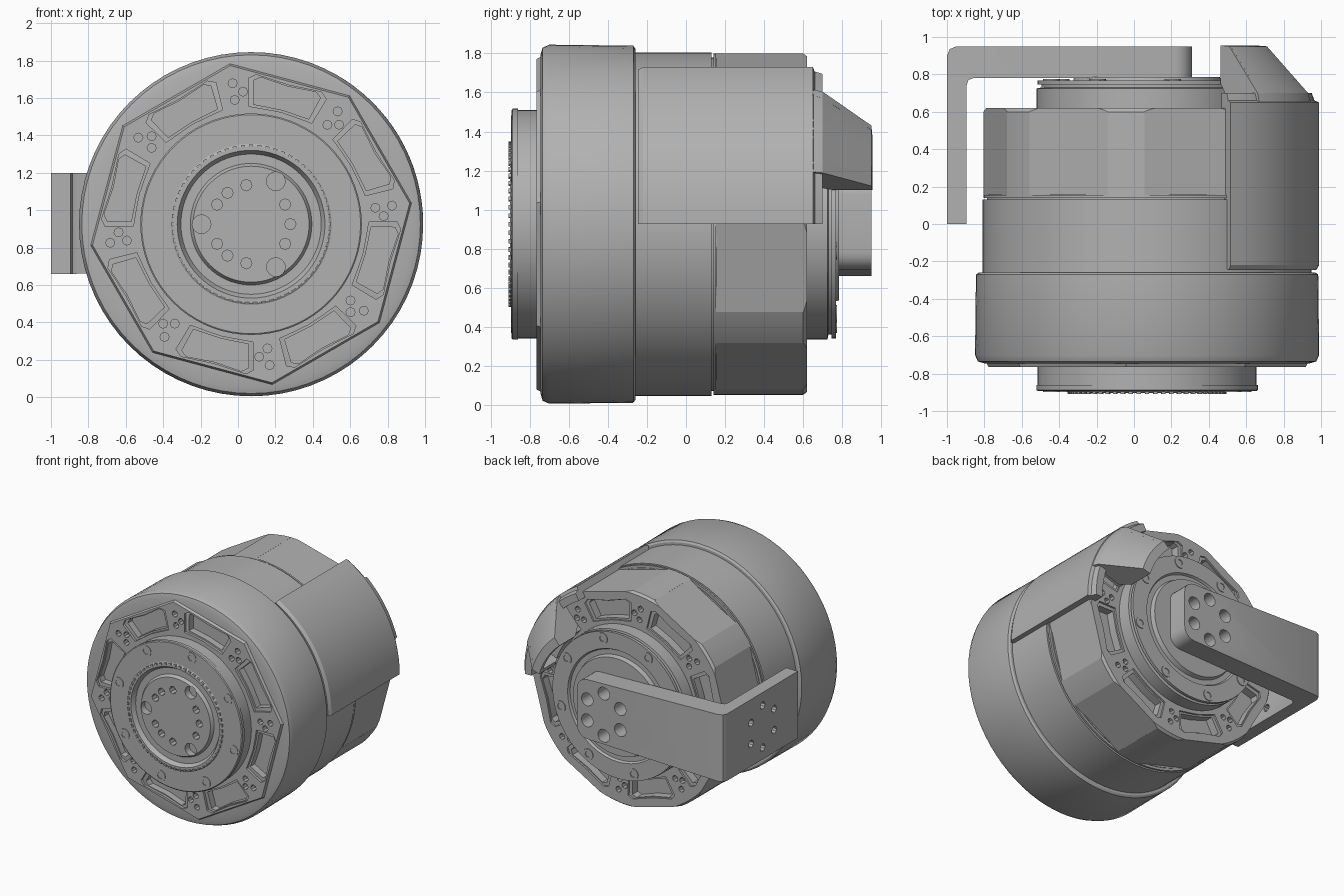
import bpy, bmesh
from math import cos, sin, radians, pi
from mathutils import Matrix, Vector

CX, CZ = 0.07, 0.925          # drum axis, running along y
cube = bpy.data.objects.get("Cube")
if cube:
    bpy.data.objects.remove(cube, do_unlink=True)

metal = bpy.data.materials.new("machined grey")
metal.use_nodes = True
GREY = (0.44, 0.44, 0.44, 1)
metal.diffuse_color = GREY
metal.node_tree.nodes["Principled BSDF"].inputs["Base Color"].default_value = GREY
parts = []


def polar(r, a):
    return CX + r * cos(radians(a)), CZ + r * sin(radians(a))


def finish(bm, name, keep=True):
    bmesh.ops.remove_doubles(bm, verts=bm.verts, dist=1e-5)
    bmesh.ops.recalc_face_normals(bm, faces=bm.faces)
    mesh = bpy.data.meshes.new(name)
    bm.to_mesh(mesh)
    bm.free()
    mesh.materials.append(metal)
    obj = bpy.data.objects.new(name, mesh)
    bpy.context.collection.objects.link(obj)
    if keep:
        parts.append(obj)
    else:
        obj.hide_render = True
    return obj


def sweep(name, profile, a0=0, a1=360, n=72):
    """Turn an (r, y) outline about the drum axis, fully or through a sector."""
    bm = bmesh.new()
    full = a1 - a0 == 360
    rings = []
    for i in range(n if full else n + 1):
        a = a0 + (a1 - a0) * i / n
        ring = []
        for r, y in profile:
            x, z = polar(r, a)
            ring.append(bm.verts.new((x, y, z)))
        rings.append(ring)
    m = len(profile)
    for i in range(n):
        p, q = rings[i], rings[(i + 1) % len(rings)]
        for j in range(m):
            k = (j + 1) % m
            if profile[j][0] == 0 and profile[k][0] == 0:
                continue
            loop = [p[j], p[k]]
            loop += [q[k]] if profile[k][0] else []
            loop += [q[j]] if profile[j][0] else []
            if len(loop) > 2:
                bm.faces.new(loop)
    if not full:
        bm.faces.new(rings[0])
        bm.faces.new(rings[-1])
    return finish(bm, name)


def prism(bm, pts, y0, y1):
    """Extrude an (x, z) outline along y."""
    a = [bm.verts.new((x, y0, z)) for x, z in pts]
    b = [bm.verts.new((x, y1, z)) for x, z in pts]
    bm.faces.new(a)
    bm.faces.new(b)
    for i in range(len(pts)):
        j = (i + 1) % len(pts)
        bm.faces.new((a[i], a[j], b[j], b[i]))


def prisms(name, outlines, y0, y1, keep=True):
    bm = bmesh.new()
    for pts in outlines:
        prism(bm, pts, y0, y1)
    return finish(bm, name, keep)


def disc(r, a, rad, n=12):
    x, z = polar(r, a)
    return [(x + rad * cos(2 * pi * i / n), z + rad * sin(2 * pi * i / n)) for i in range(n)]


def cut(cutter, *targets):
    for obj in targets:
        mod = obj.modifiers.new("cut", "BOOLEAN")
        mod.operation = "DIFFERENCE"
        mod.solver = "EXACT"
        mod.object = cutter
        bpy.context.view_layer.objects.active = obj
        bpy.ops.object.modifier_apply(modifier=mod.name)
    bpy.data.objects.remove(cutter, do_unlink=True)


EIGHT = [45 * k for k in range(8)]
WINDOW = [(.63, -16), (.62, -8), (.62, 0), (.62, 8), (.63, 16), (.78, 16),
          (.80, 13), (.77, 0), (.80, -13), (.78, -16)]


def windows(shrink):
    mid = .71
    return [[polar(mid + (r - mid) * shrink, 30 + k + a * shrink) for r, a in WINDOW]
            for k in EIGHT]


def tab_holes():
    return [disc(r, 7.5 + k + da, .024, 8) for k in EIGHT
            for r, da in ((.67, 0), (.76, 0), (.71, -4))]


# Drum body: wide front band, narrower middle band, seam groove
drum = sweep("front_drum", [(0, -.745), (.87, -.745), (.905, -.735), (.92, -.70),
                            (.915, -.27), (.90, -.26), (0, -.26)])
sweep("middle_band", [(0, -.30), (.88, -.30), (.88, .13), (.855, .13), (.855, .16), (0, .16)])

# Octagonal face plate with pockets and bolt tabs
plate = sweep("front_face_plate", [(0, -.765), (.855, -.765), (.87, -.735), (0, -.735)], 7.5, 367.5, 8)
cut(prisms("window_cutter", windows(1), -.8, -.745, False), plate)
cut(prisms("pocket_cutter", windows(.86), -.8, -.69, False), plate, drum)
cut(prisms("tab_cutter", tab_holes(), -.8, -.72, False), plate, drum)

# Rear housing with eight side flats and matching pockets
rear = sweep("rear_housing", [(0, .14), (.875, .14), (.875, .60), (.86, .62), (0, .62)])
flats = []
for k in EIGHT:
    u = Vector((cos(radians(30 + k)), sin(radians(30 + k))))
    v = Vector((-u.y, u.x))
    c = Vector((CX, CZ))
    flats.append([tuple(c + u * d + v * w) for d, w in ((.84, -.24), (.84, .24), (.94, .24), (.94, -.24))])
cut(prisms("flat_cutter", flats, .155, .70, False), rear)
cut(prisms("rear_window_cutter", windows(1), .605, .7, False), rear)
cut(prisms("rear_pocket_cutter", windows(.86), .54, .7, False), rear)
cut(prisms("rear_tab_cutter", tab_holes(), .58, .7, False), rear)

# Front bearing cap and output hub
sweep("front_bearing_cap", [(.36, -.74), (.585, -.74), (.585, -.86), (.592, -.862), (.592, -.888),
                            (.585, -.893), (.43, -.893), (.415, -.903), (.395, -.903), (.375, -.87), (.36, -.87)])
hub = sweep("output_hub", [(0, -.74), (.37, -.74), (.37, -.87), (.325, -.87), (.31, -.895), (0, -.895)])
cut(prisms("hub_cutter", [disc(.265, a, .05, 16) for a in (60, 180, 300)]
           + [disc(.21, a, .03, 8) for a in (0, 30, 97, 127, 150, 210, 233, 263, 330)],
           -.95, -.84, False), hub)
prisms("grip_teeth", [[polar(r, a + d) for r, d in ((.41, -1.5), (.425, -1.5), (.425, 1.5), (.41, 1.5))]
                      for a in range(0, 360, 6)], -.91, -.89)

# Rear bearing cap
sweep("rear_bearing_cap", [(0, .60), (.59, .60), (.59, .725), (.565, .73), (.565, .745), (.585, .745),
                           (.585, .768), (.45, .768), (.44, .75), (.40, .75), (.39, .785), (0, .785)])

# Cap screws on both bearing caps
for name, y0, y1 in (("front_cap_screws", -.897, -.86), ("rear_cap_screws", .75, .774)):
    screws = prisms(name, [disc(.53, 30 + k, .045, 16) for k in EIGHT], y0, y1)
    lo, hi = (y0 - .02, y0 + .02) if y0 < 0 else (y1 - .015, y1 + .02)
    cut(prisms("socket_cutter", [disc(.53, 30 + k, .026, 6) for k in EIGHT], lo, hi, False), screws)

# Side cover wrapping a sixth of the drum
sweep("side_cover", [(.85, -.235), (.905, -.245), (.92, -.22), (.92, .65), (.895, .66),
                     (.88, .70), (.82, .70), (.82, .62), (.85, .60)], 0, 61, 16)

# Hollow connector hood behind the cover, closed at both ends
HOOD = [(.82, .66), (.915, .65), (.90, .70), (.67, .95), (.60, .955)]
sweep("connector_hood", HOOD + [(.60, .92), (.65, .91)], 17, 48, 10)
for name, a in (("hood_top_wall", 46), ("hood_bottom_wall", 17)):
    sweep(name, HOOD + [(.60, .75), (.66, .66)], a, a + 3, 2)
sweep("connector_block", [(.62, .60), (.86, .60), (.86, .70), (.62, .72)], 20, 46, 6)

# L-shaped output bracket: rounded end plate on the axis, leg along the side
bm = bmesh.new()
outline = [(.31, .78), (.31, .95), (-.95, .95), (-.985, .935), (-1, .90), (-1, 0),
           (-.895, 0), (-.895, .74), (-.885, .77), (-.86, .78)]
low = [bm.verts.new((x, y, .66)) for x, y in outline]
high = [bm.verts.new((x, y, 1.20)) for x, y in outline]
bm.faces.new(low)
bm.faces.new(high)
for i in range(len(outline)):
    j = (i + 1) % len(outline)
    bm.faces.new((low[i], low[j], high[j], high[i]))
for v in bm.verts:
    if v.co.x > .3:
        v.co.z = CZ + (v.co.z - CZ) * .88
corners = [e for e in bm.edges if all(v.co.x > .3 for v in e.verts)
           and abs(e.verts[0].co.y - e.verts[1].co.y) > .1]
bmesh.ops.bevel(bm, geom=corners, offset=.09, segments=5, profile=.5, affect="EDGES")
bracket = finish(bm, "output_bracket")
cut(prisms("bracket_cutter", [disc(.17, 30 + 60 * k, .052, 16) for k in range(6)], .7, 1, False), bracket)

# Small mounting holes through the leg
bm = bmesh.new()
for k in range(6):
    a = radians(30 + 60 * k)
    spot = Matrix.Translation((-.95, .45 + .17 * cos(a), CZ + .17 * sin(a)))
    bmesh.ops.create_cone(bm, cap_ends=True, segments=10, radius1=.03, radius2=.03, depth=.3,
                          matrix=spot @ Matrix.Rotation(pi / 2, 4, "Y"))
cut(finish(bm, "leg_cutter", False), bracket)

# Smooth rounded surfaces, keep machined edges crisp
bpy.ops.object.select_all(action="DESELECT")
for obj in parts:
    obj.select_set(True)
bpy.context.view_layer.objects.active = parts[0]
bpy.ops.object.shade_smooth_by_angle(angle=radians(25))
